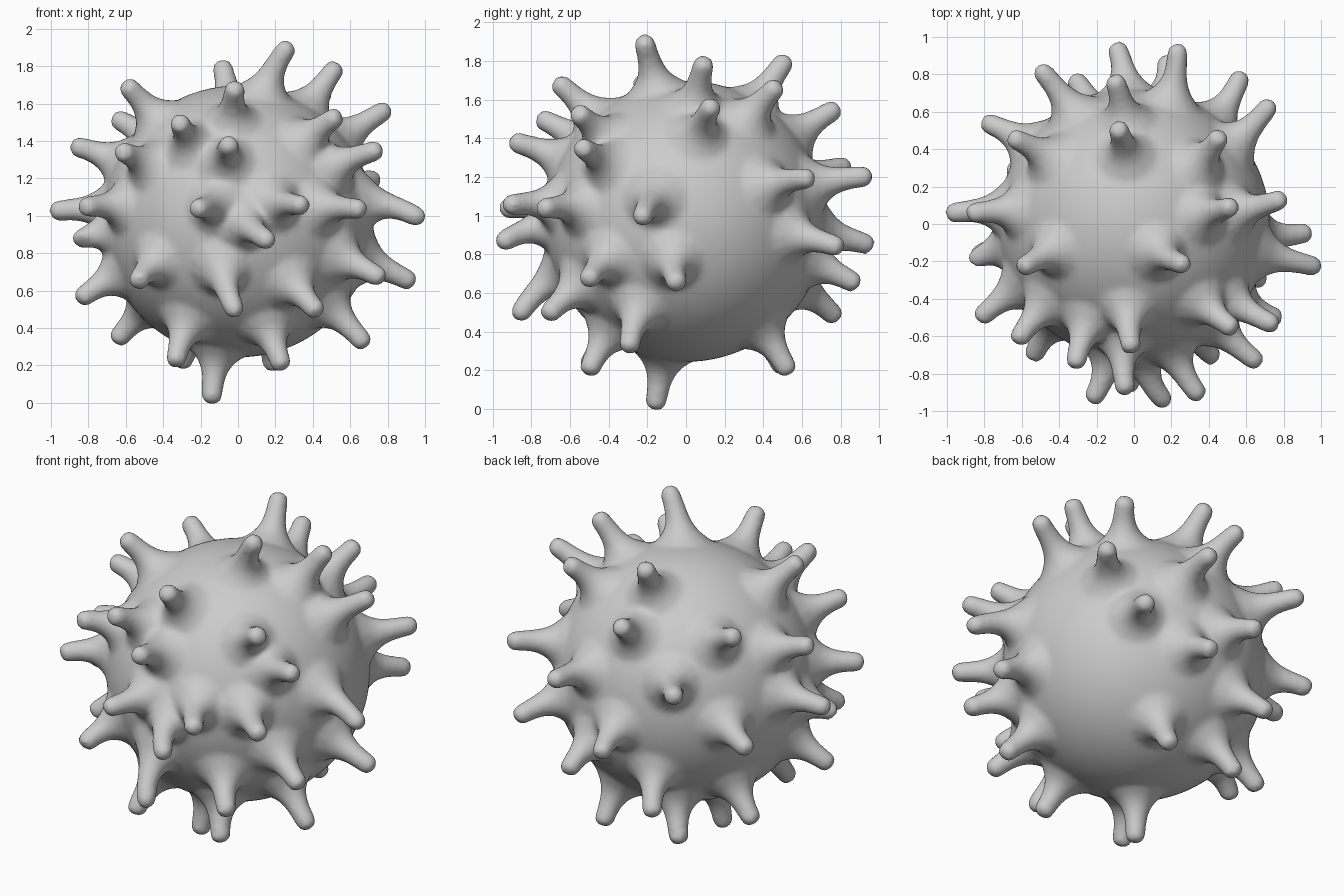
import bpy, bmesh, math
from mathutils import Vector

if "Cube" in bpy.data.objects:
    bpy.data.objects.remove(bpy.data.objects["Cube"])

C = Vector((0, 0, 0.97))
R = 0.727

# spike tips (x, y, z), some with a shift of the root (x, z)
TIPS = [
    (.28, -.22, 1.91, -.08, 0), (.53, .1, 1.80), (.46, .48, 1.67), (-.09, .52, 1.81),
    (-.60, -.24, 1.70), (-.66, .46, 1.52), (-.11, .78, 1.55), (-.88, .05, 1.37),
    (.80, .14, 1.57), (.54, -.56, 1.53), (-.01, -.67, 1.69), (-.31, -.76, 1.50),
    (-.04, -.90, 1.38), (-.62, -.63, 1.34), (.76, -.54, 1.35), (-.82, -.51, 1.04),
    (-.53, -.71, .64), (-.84, -.18, .55), (-.33, -.51, .21), (-.14, -.16, .01),
    (-.31, .50, .20), (-.65, .28, .33), (-.32, .77, .47), (.18, .53, .19),
    (-.80, .54, .90), (-.51, .83, 1.25), (.98, -.23, .97, 0, .1), (.93, -.04, .64),
    (.68, -.29, .31), (.77, -.50, .66), (.67, -.74, 1.03), (.36, -.92, 1.05, -.08, 0),
    (-.23, -.94, 1.03, .06, 0), (.18, -.95, .85, -.12, .05), (0, -.86, .47, -.1, .1),
    (.43, -.71, .48), (.24, -.50, .19), (.17, .88, .64), (.73, .65, 1.19),
    (.23, .95, 1.20), (-.10, .95, .84), (.57, .80, .83), (-.99, .05, 1.02),
    (-.83, -.20, .86),
]
# spike outline: (fraction along the path, radius)
OUTLINE = [(0, .25), (.14, .19), (.22, .145), (.31, .105), (.42, .078), (.55, .064),
           (.70, .058), (.84, .056), (.92, .051), (.97, .037), (1, .014)]
SIDES = 14

bm = bmesh.new()


def spike(x, y, z, dx=0, dz=0):
    """Curved, flared, round-ended spike from inside the body to the tip."""
    d = Vector((x, y, z)) - C
    tip = C + d * 1.016
    # roots sit a little higher than the tips and swirl slightly round the z axis
    swirl = Vector((0, 0, 0)) if dx or dz else Vector((y, -x, 0)) * .05
    root_dir = (d + swirl + Vector((dx, 0, dz + .04))).normalized()
    p0 = C + root_dir * (R - .10)
    p1 = C + root_dir * (R + .13)
    side = Vector((0, 0, 1)) if abs(root_dir.z) < .7 else Vector((0, 1, 0))
    rings = []
    for t, r in OUTLINE:
        p = p0 * (1 - t) ** 2 + p1 * (2 * t * (1 - t)) + tip * t * t
        tan = ((p1 - p0) * (1 - t) + (tip - p1) * t).normalized()
        u = tan.cross(side).normalized()
        v = tan.cross(u)
        rings.append([bm.verts.new(p + (u * math.cos(a) + v * math.sin(a)) * r)
                      for a in (2 * math.pi * i / SIDES for i in range(SIDES))])
    for a, b in zip(rings, rings[1:]):
        for i in range(SIDES):
            j = (i + 1) % SIDES
            bm.faces.new((a[i], a[j], b[j], b[i]))
    bm.faces.new(rings[0][::-1])
    bm.faces.new(rings[-1])


# round body
ball = bmesh.ops.create_icosphere(bm, subdivisions=5, radius=R)
for vert in ball["verts"]:
    vert.co += C

# all spikes
for t in TIPS:
    spike(*t)
bmesh.ops.recalc_face_normals(bm, faces=bm.faces)

me = bpy.data.meshes.new("spiky_ball")
bm.to_mesh(me)
bm.free()
ob = bpy.data.objects.new("spiky_ball", me)
bpy.context.collection.objects.link(ob)

# fuse body and spikes into one soft skin
rm = ob.modifiers.new("fuse", 'REMESH')
rm.mode = 'VOXEL'
rm.voxel_size = 0.016
rm.use_smooth_shade = True
sm = ob.modifiers.new("soften", 'SMOOTH')
sm.factor = 0.5
sm.iterations = 8
